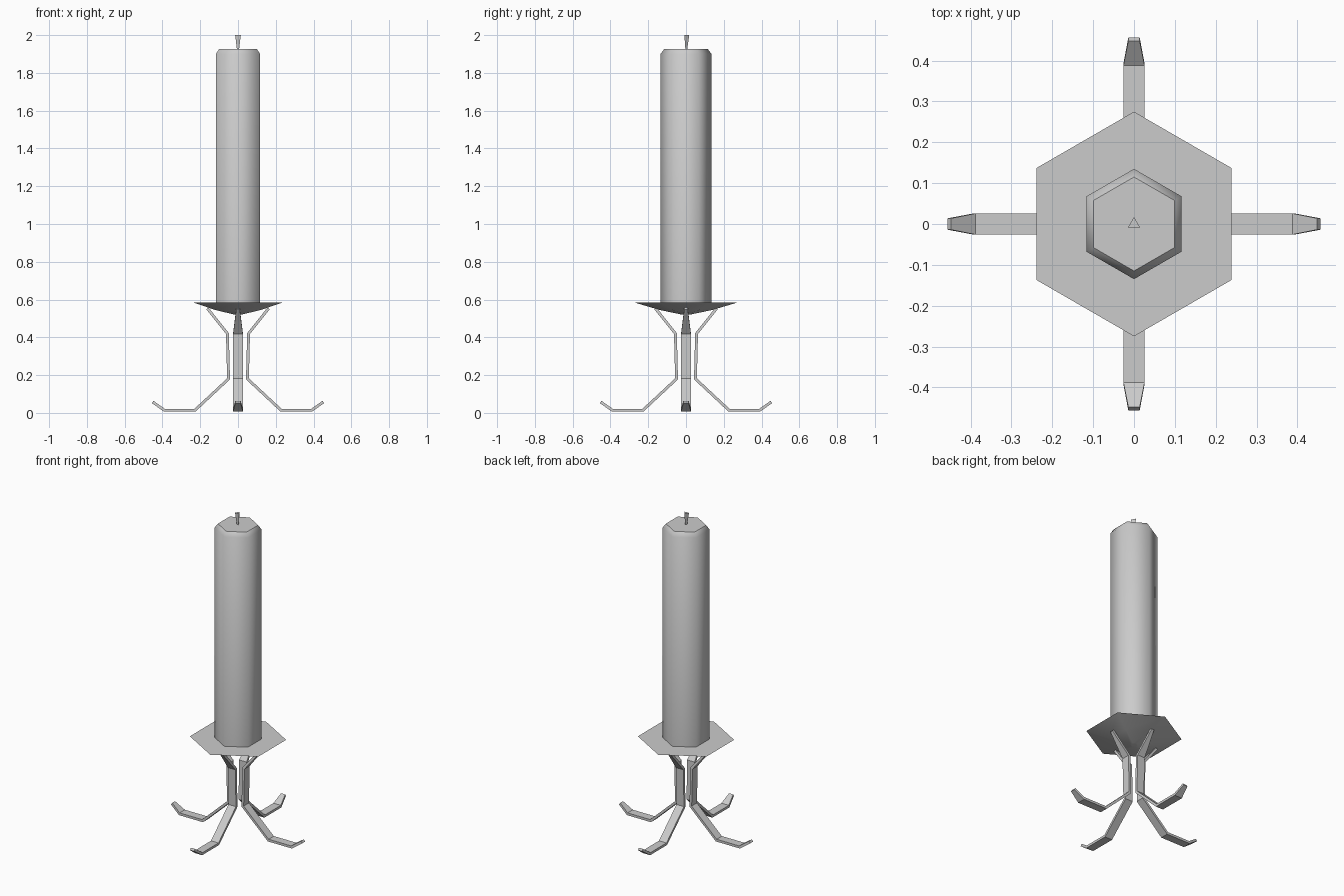
import bpy, bmesh, math
from mathutils import Vector, Matrix

cube = bpy.data.objects.get("Cube")
if cube:
    bpy.data.objects.remove(cube)

GREY = (0.6, 0.6, 0.6, 1)
grey = bpy.data.materials.new("plain_grey")
grey.use_nodes = True
grey.diffuse_color = GREY
grey.node_tree.nodes["Principled BSDF"].inputs["Base Color"].default_value = GREY


def finish(bm, name, smooth):
    """Turn a bmesh into an object; horizontal caps stay flat and crisp."""
    bmesh.ops.recalc_face_normals(bm, faces=bm.faces[:])
    for f in bm.faces:
        f.smooth = smooth and abs(f.normal.z) < 0.999
    for e in bm.edges:
        e.smooth = all(f.smooth for f in e.link_faces)
    mesh = bpy.data.meshes.new(name)
    bm.to_mesh(mesh)
    bm.free()
    mesh.materials.append(grey)
    obj = bpy.data.objects.new(name, mesh)
    bpy.context.collection.objects.link(obj)
    return obj


def lathe(name, sides, rings, smooth):
    """Stack polygon rings given as (radius, height), one corner towards the back."""
    bm = bmesh.new()
    loops = []
    for r, z in rings:
        angles = [math.pi / 2 + math.tau * i / sides for i in range(sides)]
        loops.append([bm.verts.new((r * math.cos(a), r * math.sin(a), z)) for a in angles])
    for lo, hi in zip(loops, loops[1:]):
        for i in range(sides):
            j = (i + 1) % sides
            bm.faces.new((lo[i], lo[j], hi[j], hi[i]))
    bm.faces.new(loops[0][::-1])
    bm.faces.new(loops[-1])
    return finish(bm, name, smooth)


def leg(name, angle):
    """Bent flat strip swept along a path of (distance out, height, half width)."""
    path = [(0.162, 0.553, 0.009), (0.056, 0.42, 0.026), (0.050, 0.18, 0.026),
            (0.228, 0.014, 0.026), (0.390, 0.014, 0.026), (0.452, 0.058, 0.014)]
    half = 0.0075
    pts = [Vector((x, z)) for x, z, w in path]
    bm = bmesh.new()
    sections = []
    for i, (x, z, w) in enumerate(path):
        before = (pts[i] - pts[max(i - 1, 0)]).normalized()
        after = (pts[min(i + 1, len(pts) - 1)] - pts[i]).normalized()
        t = (before + after).normalized()
        # Mitre the joints so the strip keeps its thickness
        n = Vector((-t.y, t.x)) * half / max(t.dot(after), t.dot(before))
        corners = [(1, -w), (1, w), (-1, w), (-1, -w)]
        sections.append([bm.verts.new((x + s * n.x, y, z + s * n.y)) for s, y in corners])
    for a, b in zip(sections, sections[1:]):
        for i in range(4):
            j = (i + 1) % 4
            bm.faces.new((a[i], a[j], b[j], b[i]))
    bm.faces.new(sections[0][::-1])
    bm.faces.new(sections[-1])
    bmesh.ops.rotate(bm, verts=bm.verts[:], matrix=Matrix.Rotation(angle, 3, "Z"))
    finish(bm, name, False)


# Candle with a bevelled top, wick and drip plate
lathe("candle", 6, [(0.135, 0.58), (0.135, 1.9), (0.115, 1.927)], True)
lathe("wick", 3, [(0.006, 1.92), (0.017, 2.0)], False)
lathe("drip_plate", 6, [(0.02, 0.52), (0.14, 0.545), (0.275, 0.585)], True)

# Four curling legs
for i, side in enumerate(("left", "back", "right", "front")):
    leg(side + "_leg", i * math.pi / 2)
